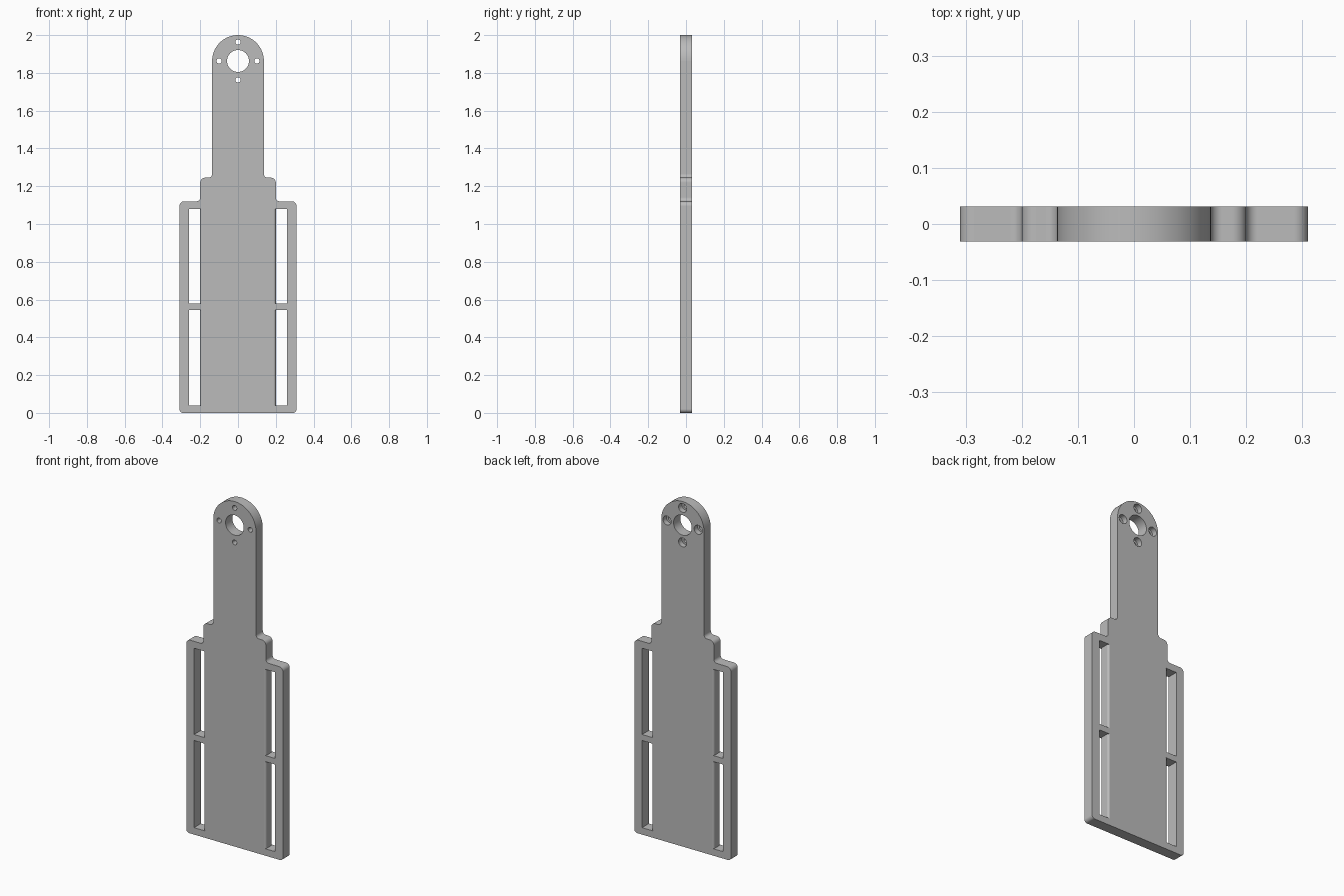
import bpy, bmesh
from math import sin, cos, pi
from mathutils import Vector

if "Cube" in bpy.data.objects:
    bpy.data.objects.remove(bpy.data.objects["Cube"], do_unlink=True)

HALF = 0.031      # half thickness of the plate
HOLE_Z = 1.863    # centre of the round head
FILLET = 0.012    # rounding of the inner slot walls


def rounded(corners, steps=16):
    """Replace each right-angled corner (x, z, radius) by an arc."""
    out = []
    for i, (x, z, r) in enumerate(corners):
        p = Vector((x, z))
        prev, nxt = corners[i - 1], corners[(i + 1) % len(corners)]
        d1 = (Vector(prev[:2]) - p).normalized()
        d2 = (Vector(nxt[:2]) - p).normalized()
        centre = p + r * (d1 + d2)
        for s in range(steps + 1):
            a = s / steps * pi / 2
            out.append(centre - r * (d2 * cos(a) + d1 * sin(a)))
    return out


def prism(bm, points, offset):
    """Extrude a closed loop of 3D points."""
    face = bm.faces.new([bm.verts.new(p) for p in points])
    grown = bmesh.ops.extrude_face_region(bm, geom=[face], use_keep_orig=True)
    verts = [g for g in grown["geom"] if isinstance(g, bmesh.types.BMVert)]
    bmesh.ops.translate(bm, verts=verts, vec=offset)


def bore(bm, x, z, profile, sides=48):
    """Turned cutter along y; profile is a list of (radius, y)."""
    rings = [[bm.verts.new((x + r * cos(2 * pi * k / sides), y,
                            z + r * sin(2 * pi * k / sides)))
              for k in range(sides)] for r, y in profile]
    for a, b in zip(rings, rings[1:]):
        for k in range(sides):
            j = (k + 1) % sides
            bm.faces.new((a[k], a[j], b[j], b[k]))
    bm.faces.new(rings[0])
    bm.faces.new(rings[-1])


def finish(bm, name):
    bmesh.ops.remove_doubles(bm, verts=bm.verts, dist=1e-5)
    bmesh.ops.recalc_face_normals(bm, faces=bm.faces)
    mesh = bpy.data.meshes.new(name)
    bm.to_mesh(mesh)
    bm.free()
    obj = bpy.data.objects.new(name, mesh)
    bpy.context.collection.objects.link(obj)
    return obj


# Plate outline: wide base, stepped shoulder, neck with round head
right = [(0.31, 0, 0.02), (0.31, 1.12, 0.025), (0.2, 1.12, 0.02),
         (0.2, 1.245, 0.025), (0.137, 1.245, 0.02), (0.137, 2.0, 0.137)]
left = [(-x, z, r) for x, z, r in reversed(right)]
outline = rounded(right + left)
points = []
for p in outline:
    if not points or (p - points[-1]).length > 1e-4:
        points.append(p)
bm = bmesh.new()
prism(bm, [(p.x, -HALF, p.y) for p in points], (0, 2 * HALF, 0))
plate = finish(bm, "mounting_plate")

# Cutters: four strap slots with softened inner walls
bm = bmesh.new()
arc = [(0.2 - FILLET + FILLET * sin(a), HALF - FILLET + FILLET * cos(a))
       for a in (k / 8 * pi / 2 for k in range(9))]
half_wall = [(0.2 - FILLET, 0.05)] + arc
wall = half_wall + [(x, -y) for x, y in reversed(half_wall)]
section = wall + [(0.26, -0.05), (0.26, 0.05)]
for side in (-1, 1):
    for low, high in ((0.04, 0.545), (0.58, 1.08)):
        prism(bm, [(side * x, y, low) for x, y in section], (0, 0, high - low))

# Cutters: centre hole and four screw holes, counterbored from the back
bore(bm, 0, HOLE_Z, [(0.058, -0.05), (0.058, 0.05)], 64)
for dx, dz in ((0.1, 0), (-0.1, 0), (0, 0.1), (0, -0.1)):
    bore(bm, dx, HOLE_Z + dz,
         [(0.014, -0.05), (0.014, 0), (0.026, 0), (0.026, 0.05)], 32)
cutter = finish(bm, "cutter")
cutter.hide_render = True

# Cut the plate and drop the cutter
cut = plate.modifiers.new("cut", "BOOLEAN")
cut.operation = "DIFFERENCE"
cut.solver = "EXACT"
cut.object = cutter
bpy.context.view_layer.objects.active = plate
for o in bpy.context.selected_objects:
    o.select_set(False)
plate.select_set(True)
bpy.ops.object.modifier_apply(modifier="cut")
bpy.data.objects.remove(cutter, do_unlink=True)

# Smooth curved walls, keep the axis-aligned faces flat
bpy.ops.object.shade_smooth_by_angle(angle=pi / 6)
for poly in plate.data.polygons:
    if max(abs(c) for c in poly.normal) > 0.9999:
        poly.use_smooth = False

# Single grey finish
grey = bpy.data.materials.new("plain_grey")
grey.use_nodes = True
colour = (0.5, 0.5, 0.5, 1)
grey.diffuse_color = colour
grey.node_tree.nodes["Principled BSDF"].inputs["Base Color"].default_value = colour
plate.data.materials.clear()
plate.data.materials.append(grey)
